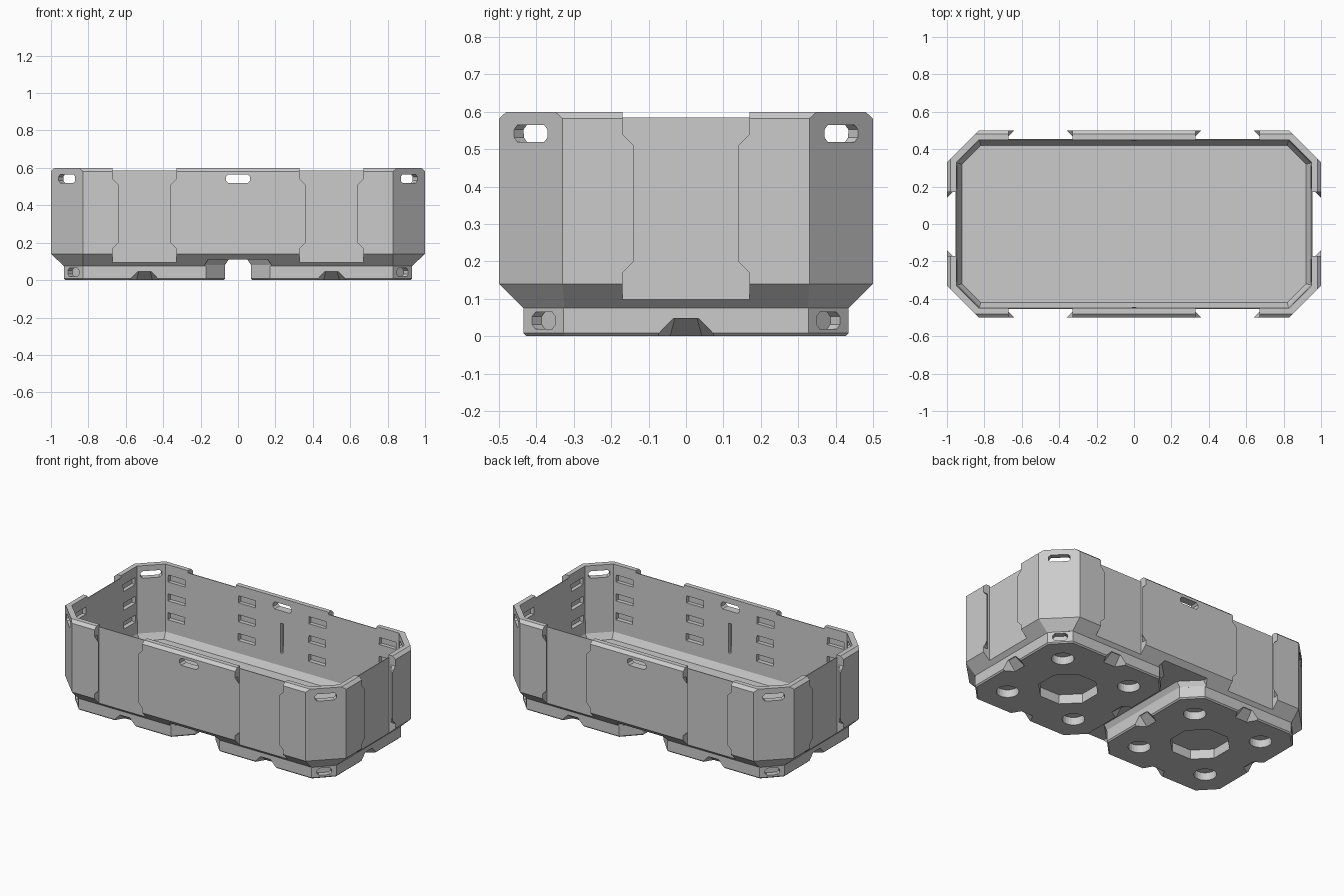
import bpy, bmesh
from math import pi, cos, sin, atan2
from mathutils import Matrix, Vector

if "Cube" in bpy.data.objects:
    bpy.data.objects.remove(bpy.data.objects["Cube"], do_unlink=True)

grey = bpy.data.materials.new("plain grey")
grey.use_nodes = True
colour = (0.6, 0.6, 0.6, 1)
grey.diffuse_color = colour
grey.node_tree.nodes["Principled BSDF"].inputs["Base Color"].default_value = colour


def octagon(x, y, cx, cy, z):
    """Chamfered rectangle: half sizes x, y, with the chamfers starting at cx, cy."""
    q = [(x, cy), (cx, y), (-cx, y), (-x, cy), (-x, -cy), (-cx, -y), (cx, -y), (x, -cy)]
    return [(a, b, z) for a, b in q]


def circle(r, z, n, turn=0):
    return [(r * cos(turn + 2 * pi * i / n), r * sin(turn + 2 * pi * i / n), z) for i in range(n)]


def loft(bm, rings, frame=Matrix()):
    """Capped solid through a list of equal rings."""
    vs = [[bm.verts.new(frame @ Vector(p)) for p in ring] for ring in rings]
    n = len(vs[0])
    faces = [bm.faces.new(vs[0]), bm.faces.new(vs[-1])]
    for a, b in zip(vs, vs[1:]):
        for i in range(n):
            j = (i + 1) % n
            faces.append(bm.faces.new((a[i], a[j], b[j], b[i])))
    bmesh.ops.recalc_face_normals(bm, faces=faces)


def box(bm, frame, u, v0, v1, z0, z1):
    loft(bm, [[(-u, v0, z), (u, v0, z), (u, v1, z), (-u, v1, z)] for z in (z0, z1)], frame)


def slot(bm, frame, half, z, v0, v1, h=0.0225, c=0.012):
    """Horizontal hole with cut corners, running along the frame's outward axis."""
    ring = octagon(half, h, half - c, h - c, 0)
    loft(bm, [[(a, v, z + b) for a, b, _ in ring] for v in (v0, v1)], frame)


def frame_at(x, y, nx, ny):
    """Local x runs along the wall, local y points outward."""
    return Matrix.Translation((x, y, 0)) @ Matrix.Rotation(atan2(ny, nx) - pi / 2, 4, 'Z')


def make(name, bm):
    mesh = bpy.data.meshes.new(name)
    bm.to_mesh(mesh)
    bm.free()
    ob = bpy.data.objects.new(name, mesh)
    bpy.context.collection.objects.link(ob)
    mesh.materials.append(grey)
    return ob


def carve(ob, bm):
    cutter = make("cutter", bm)
    cutter.hide_render = True
    mod = ob.modifiers.new("carve", 'BOOLEAN')
    mod.operation, mod.solver, mod.object = 'DIFFERENCE', 'EXACT', cutter
    bpy.context.view_layer.objects.active = ob
    bpy.ops.object.modifier_apply(modifier=mod.name)
    bpy.data.objects.remove(cutter, do_unlink=True)


# Tub: outside up, over the rim, down the inside to the floor
bm = bmesh.new()
loft(bm, [octagon(0.93, 0.435, 0.83, 0.325, 0.075),
          octagon(1, 0.5, 0.83, 0.33, 0.14),
          octagon(1, 0.5, 0.83, 0.33, 0.582),
          octagon(0.98, 0.48, 0.85, 0.35, 0.6),
          octagon(0.95, 0.45, 0.83, 0.33, 0.6),
          octagon(0.943, 0.443, 0.825, 0.325, 0.17),
          octagon(0.92, 0.42, 0.82, 0.32, 0.13)])
tub = make("tub", bm)

# Recessed bays between the raised plates, with undercut plate edges
bays = [frame_at(x, s * 0.455, 0, s) for x in (-0.5, 0.5) for s in (-1, 1)]
bays += [frame_at(s * 0.955, 0, s, 0) for s in (-1, 1)]
levels = [(0, 0.17), (0.17, 0.17), (0.2, 0.14), (0.51, 0.14), (0.54, 0.17), (0.7, 0.17)]
bm = bmesh.new()
for f in bays:
    rings = []
    for z, w in levels:
        half = [(0.17, 0), (0.17, 0.015), (w, 0.045), (w, 0.1)]
        rings.append([(u, v, z) for u, v in half] + [(-u, v, z) for u, v in reversed(half)])
    loft(bm, rings, f)
carve(tub, bm)

# Lowered rim at the bays, handle slots, wall pockets and the channel below
bm = bmesh.new()
for f in bays:
    box(bm, f, 0.17, -0.04, 0.1, 0.585, 0.7)
for s in (-1, 1):
    side = frame_at(0, s * 0.45, 0, s)
    slot(bm, side, 0.065, 0.542, -0.05, 0.1)
    box(bm, side, 0.01, -0.03, 0.02, 0.25, 0.44)
    for t in (-1, 1):
        slot(bm, frame_at(s * 0.915, t * 0.415, s, t), 0.063, 0.542, -0.1, 0.1)
pocket_frames = [frame_at(x, s * 0.45, 0, s) for x in (-0.75, -0.25, 0.25, 0.75) for s in (-1, 1)]
pocket_frames += [frame_at(s * 0.95, y, s, 0) for y in (-0.25, 0.25) for s in (-1, 1)]
for f in pocket_frames:
    for z in (0.25, 0.37, 0.49):
        box(bm, f, 0.06, -0.03, 0.022, z, z + 0.045)
rings = []
for z, w in ((0, 0.07), (0.08, 0.07), (0.11, 0.05)):
    half = [(w, 0.33), (w + 0.11, 0.44), (w + 0.11, 0.6)]
    quarter = [(x, y, z) for x, y in half]
    upper = quarter + [(-x, y, z) for x, y, z in reversed(quarter)]
    rings.append(upper + [(-x, -y, z) for x, y, z in upper])
loft(bm, rings)
carve(tub, bm)

# Feet: chamfered blocks with edge notches, round sockets and corner slots
for name, cx in (("left_foot", 0.5), ("right_foot", -0.5)):
    bm = bmesh.new()
    at = Matrix.Translation((cx, 0, 0))
    loft(bm, [octagon(0.422, 0.427, 0.325, 0.325, 0),
              octagon(0.43, 0.435, 0.328, 0.328, 0.008),
              octagon(0.43, 0.435, 0.328, 0.328, 0.075)], at)
    foot = make(name, bm)
    bm = bmesh.new()
    loft(bm, [circle(0.18, z, 8, pi / 8) for z in (-0.02, 0.06)], at)
    for s in (-1, 1):
        for t in (-1, 1):
            hole = at @ Matrix.Translation((s * 0.25, t * 0.25, 0))
            loft(bm, [circle(0.066, z, 24) for z in (-0.02, 0.05)], hole)
            if s * cx > 0:
                slot(bm, at @ frame_at(s * 0.38, t * 0.38, s, t), 0.043, 0.042, -0.035, 0.05)
        for f in (frame_at(s * 0.43, 0, s, 0), frame_at(0, s * 0.435, 0, s)):
            loft(bm, [[(-a, 0.03, z), (a, 0.03, z), (a, 0, z), (b, v, z), (-b, v, z), (-a, 0, z)]
                      for z, a, b, v in ((-0.01, 0.09, 0.045, -0.075), (0.047, 0.035, 0.03, -0.005))],
                 at @ f)
    carve(foot, bm)
